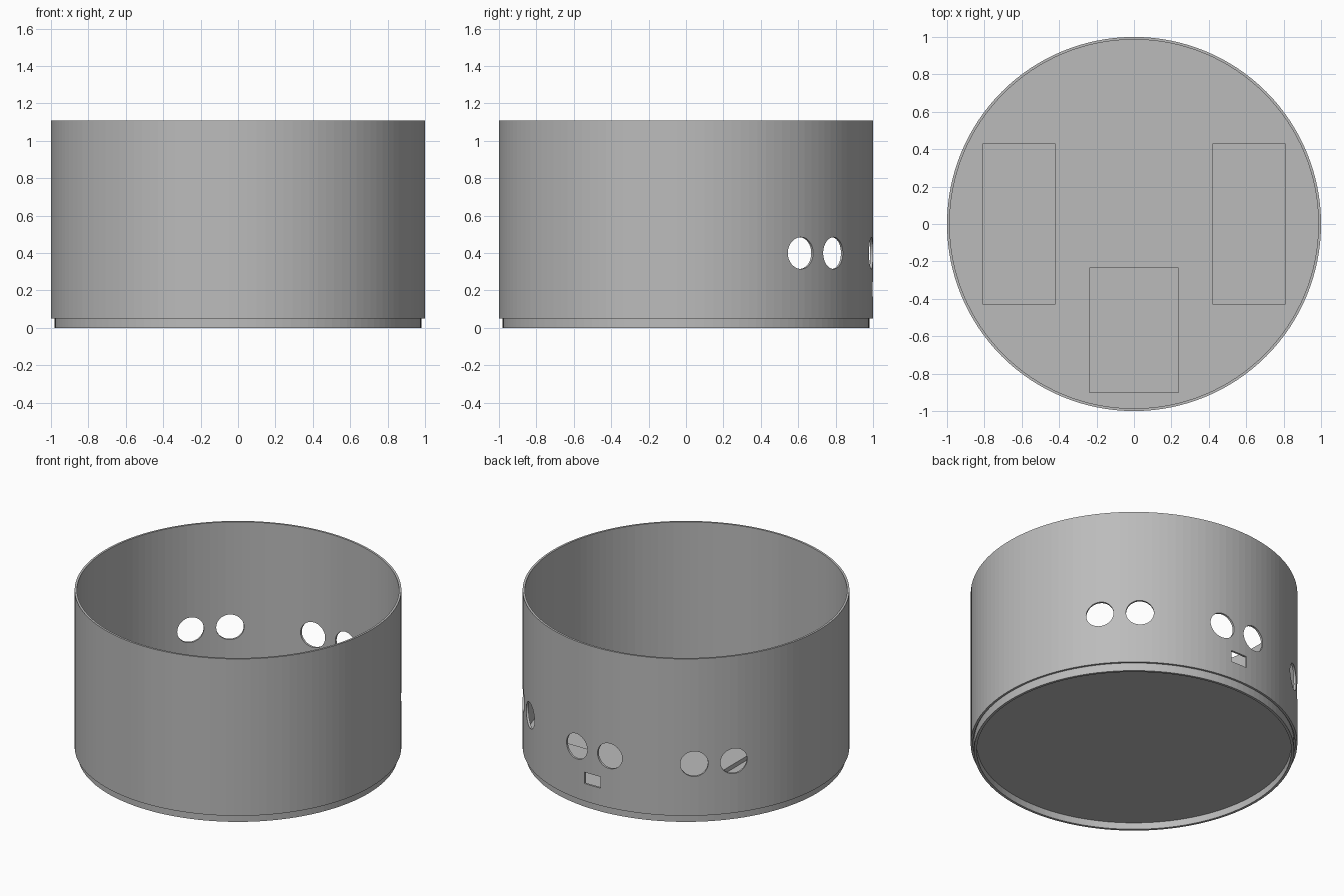
import bpy
import math
from mathutils import Matrix, Vector

cube = bpy.data.objects.get("Cube")
if cube:
    bpy.data.objects.remove(cube, do_unlink=True)

SIDES = 128

grey = bpy.data.materials.new("plain_grey")
grey.use_nodes = True
colour = (0.5, 0.5, 0.5, 1)
grey.diffuse_color = colour
grey.node_tree.nodes["Principled BSDF"].inputs["Base Color"].default_value = colour


def lathe(name, profile):
    """Spin a closed (radius, z) profile around z; radius 0 makes a pole."""
    verts, rings, faces = [], [], []
    for r, z in profile:
        count = SIDES if r else 1
        start = len(verts)
        for i in range(count):
            a = math.tau * i / SIDES
            verts.append((r * math.cos(a), r * math.sin(a), z))
        rings.append([start + i % count for i in range(SIDES + 1)])
    pairs = list(zip(rings, rings[1:] + rings[:1]))
    for low, high in pairs:
        for i in range(SIDES):
            quad = list(dict.fromkeys((low[i], low[i + 1], high[i + 1], high[i])))
            if len(quad) > 2:
                faces.append(quad)
    mesh = bpy.data.meshes.new(name)
    mesh.from_pydata(verts, [], faces)
    mesh.materials.append(grey)
    obj = bpy.data.objects.new(name, mesh)
    bpy.context.collection.objects.link(obj)
    return obj


def box_cutter(low, high):
    low, high = Vector(low), Vector(high)
    bpy.ops.mesh.primitive_cube_add(size=1, location=(low + high) / 2)
    cutter = bpy.context.object
    cutter.scale = high - low
    return cutter


def drill(angle, offset):
    """Round cutter through the rear wall, turned about z by angle."""
    bpy.ops.mesh.primitive_cylinder_add(vertices=48, radius=0.085, depth=0.4)
    cutter = bpy.context.object
    cutter.matrix_world = (Matrix.Rotation(angle, 4, "Z")
                           @ Matrix.Translation((offset, 1, 0.4))
                           @ Matrix.Rotation(math.pi / 2, 4, "X"))
    return cutter


def cut(obj, cutters):
    for cutter in cutters:
        cutter.name = "cutter"
        cutter.hide_render = True
        mod = obj.modifiers.new("cut", "BOOLEAN")
        mod.operation = "DIFFERENCE"
        mod.solver = "EXACT"
        mod.object = cutter
        bpy.context.view_layer.objects.active = obj
        bpy.ops.object.modifier_apply(modifier=mod.name)
        bpy.data.objects.remove(cutter, do_unlink=True)


# Outer wall, open at the top
wall = lathe("outer_wall", [(1, 0.05), (1, 1.11), (0.986, 1.11), (0.986, 0.05)])

# Three pairs of round sensor holes and a small socket slot at the back
holes = [drill(math.radians(turn), side * 0.123)
         for turn in (-45, 0, 45) for side in (-1, 1)]
slot = box_cutter((-0.06, 0.8, 0.168), (0.06, 1.2, 0.245))
cut(wall, holes + [slot])

# Base plate with a rim underneath
base = lathe("base_plate", [(0, 0.045), (0.963, 0.045), (0.963, 0), (0.98, 0),
                            (0.98, 0.06), (0.99, 0.06), (0.99, 0.083), (0, 0.083)])

# Shallow pockets in the floor
pockets = [box_cutter((x, -0.43, 0.055), (x + 0.385, 0.43, 0.2))
           for x in (-0.807, 0.422)]
pockets.append(box_cutter((-0.238, -0.9, 0.055), (0.238, -0.235, 0.2)))
cut(base, pockets)
